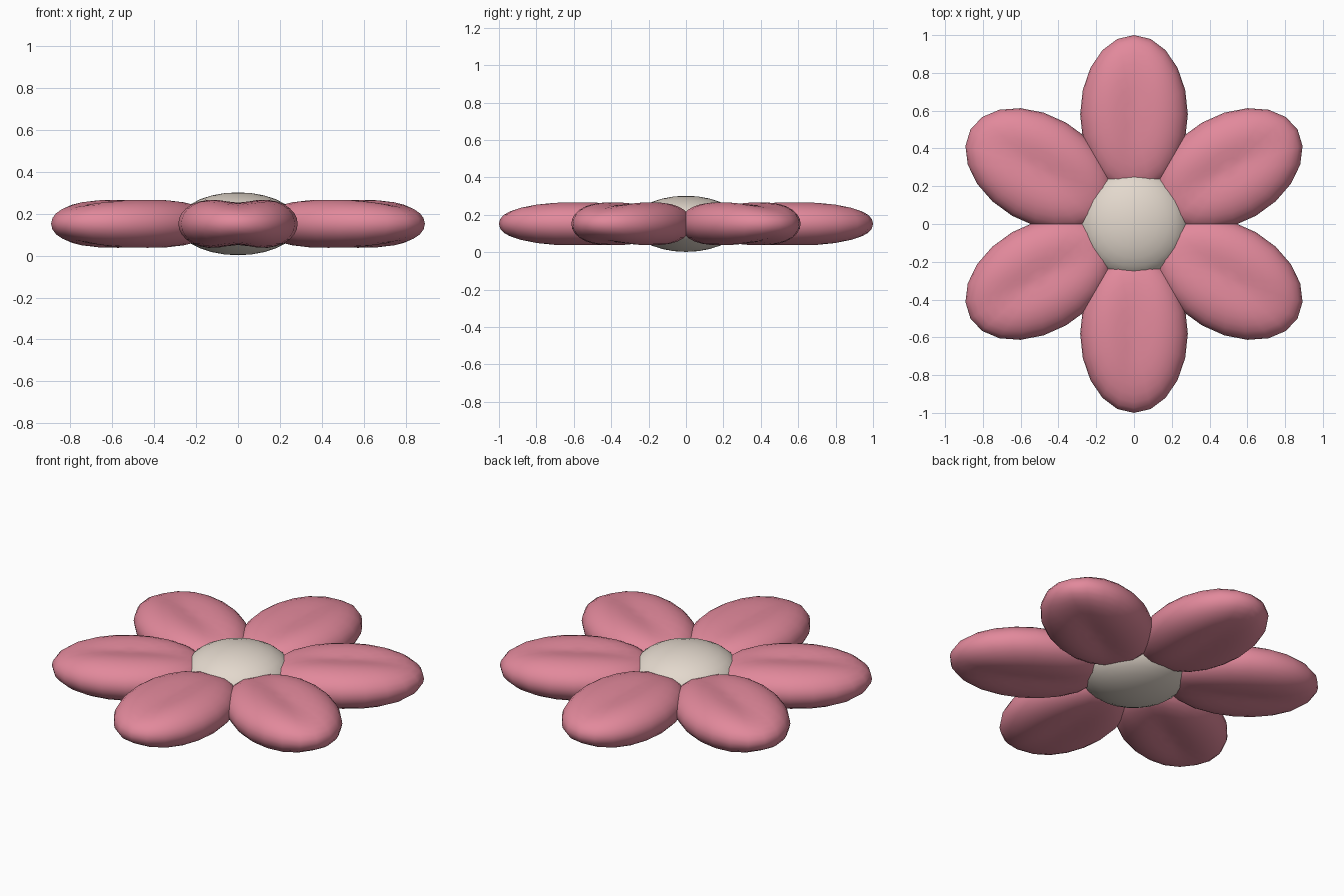
import bpy, bmesh, math
from mathutils import Matrix

if "Cube" in bpy.data.objects:
    bpy.data.objects.remove(bpy.data.objects["Cube"])

MID = 0.152          # height of the flower's middle plane


def material(name, rgb):
    m = bpy.data.materials.new(name)
    m.diffuse_color = (*rgb, 1)
    m.use_nodes = True
    m.node_tree.nodes["Principled BSDF"].inputs["Base Color"].default_value = m.diffuse_color
    return m


pink = material("petal pink", (0.76, 0.25, 0.33))
cream = material("warm cream", (0.77, 0.69, 0.61))


def add_object(name, bm, mat):
    bmesh.ops.recalc_face_normals(bm, faces=bm.faces)
    for f in bm.faces:
        f.smooth = True
    me = bpy.data.meshes.new(name)
    bm.to_mesh(me)
    bm.free()
    me.materials.append(mat)
    ob = bpy.data.objects.new(name, me)
    bpy.context.collection.objects.link(ob)


def petal(name, angle):
    # plump oval cushion with a shallow groove along its length, top and bottom
    bm = bmesh.new()
    bmesh.ops.create_uvsphere(bm, u_segments=20, v_segments=18, radius=1)
    for v in bm.verts:
        x, y, z = v.co
        s = min(1.0, math.hypot(x, y))
        w = 0.285 * y
        h = 0.123 * math.sqrt(max(0.0, 1 - s ** 3.2))
        h -= 0.022 * math.exp(-(w / 0.09) ** 2) * (1 - s ** 4)
        if abs(z) < 1e-4:
            h = 0
        v.co = (0.58 + 0.42 * x, w, MID + math.copysign(max(h, 0), z))
    bm.transform(Matrix.Rotation(angle, 4, 'Z'))
    add_object(name, bm, pink)


# six petals around the middle
for i in range(6):
    petal(f"petal_{i + 1}", math.radians(30 + 60 * i))

# flattened round middle
bm = bmesh.new()
bmesh.ops.create_uvsphere(bm, u_segments=24, v_segments=14, radius=1)
for v in bm.verts:
    v.co = (0.29 * v.co.x, 0.29 * v.co.y, MID + 0.15 * v.co.z)
add_object("flower_centre", bm, cream)
